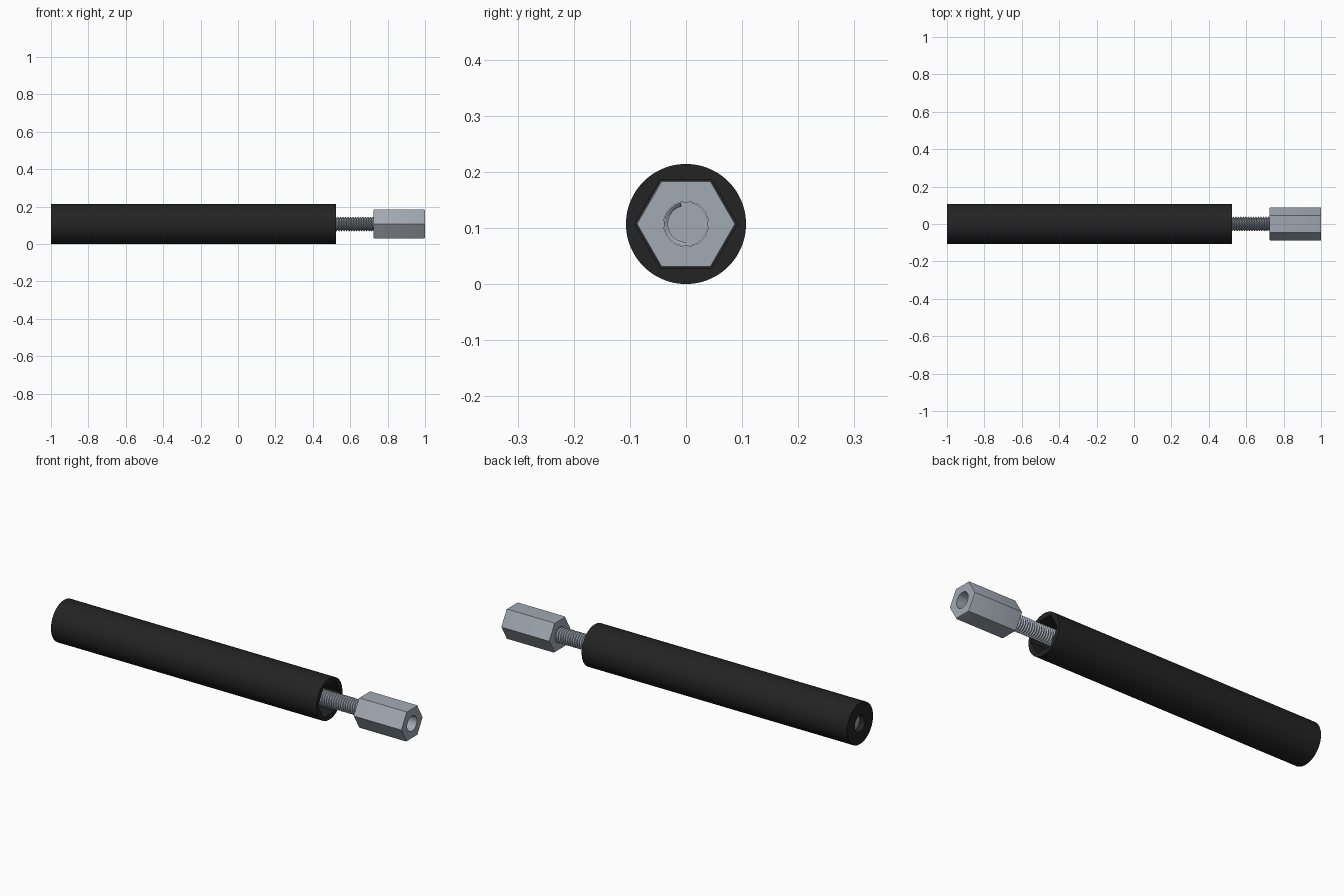
import bpy, bmesh, math

if "Cube" in bpy.data.objects:
    bpy.data.objects.remove(bpy.data.objects["Cube"])

AXIS_Z = 0.107          # height of the long axis
SEG = 96                # divisible by 6, so hexagon corners stay exact


def material(name, rgb):
    m = bpy.data.materials.new(name)
    m.diffuse_color = (*rgb, 1)
    m.use_nodes = True
    m.node_tree.nodes["Principled BSDF"].inputs["Base Color"].default_value = m.diffuse_color
    return m


black = material("black plastic", (0.017, 0.017, 0.017))
steel = material("grey steel", (0.36, 0.40, 0.45))


def finish(bm, name, mat, angle=25):
    bmesh.ops.recalc_face_normals(bm, faces=bm.faces)
    me = bpy.data.meshes.new(name)
    bm.to_mesh(me)
    bm.free()
    me.materials.append(mat)
    ob = bpy.data.objects.new(name, me)
    bpy.context.collection.objects.link(ob)
    ob.location.z = AXIS_Z
    bpy.ops.object.select_all(action='DESELECT')
    ob.select_set(True)
    bpy.context.view_layer.objects.active = ob
    bpy.ops.object.shade_smooth_by_angle(angle=math.radians(angle))
    return ob


def radius_at(r, shape, a):
    """Round section, or hexagon with corners pointing along y."""
    if shape == 'round':
        return r
    k = math.pi / 3
    return r * math.cos(k / 2) / math.cos((a % k) - k / 2)


def lathe(name, rings, mat, closed=True):
    """Skin a chain of (x, radius, shape) sections along x."""
    bm = bmesh.new()
    loops = []
    for x, r, shape in rings:
        loop = []
        for i in range(SEG):
            a = 2 * math.pi * i / SEG
            q = radius_at(r, shape, a)
            loop.append(bm.verts.new((x, q * math.cos(a), q * math.sin(a))))
        loops.append(loop)
    pairs = list(zip(loops, loops[1:]))
    if closed:
        pairs.append((loops[-1], loops[0]))
    for p, q in pairs:
        for i in range(SEG):
            j = (i + 1) % SEG
            bm.faces.new((p[i], p[j], q[j], q[i]))
    if not closed:
        bm.faces.new(loops[0])
        bm.faces.new(loops[-1])
    return finish(bm, name, mat)


# Sleeve: round outside, hexagonal pocket on the right, narrow bore to the left
lathe("sleeve", [
    (-1.0, 0.107, 'round'), (0.525, 0.107, 'round'),
    (0.525, 0.092, 'hex'), (0.235, 0.092, 'hex'),
    (0.235, 0.043, 'round'), (-1.0, 0.043, 'round')], black)

# Long hexagonal nut with a threaded hole
lathe("hex_nut", [
    (0.725, 0.086, 'hex'), (0.729, 0.089, 'hex'),
    (0.996, 0.089, 'hex'), (1.0, 0.087, 'hex'),
    (1.0, 0.040, 'round'), (0.725, 0.040, 'round')], steel)


# Threaded rod: one helical strip of crests and roots around a core
def threaded_rod(x0, x1, crest, root, pitch, n=24):
    bm = bmesh.new()
    rows = []
    for i in range(int((x1 - x0) / pitch * n) + n + 1):
        a = 2 * math.pi * i / n
        row = []
        for r, shift in ((crest, 0), (root, 0.5), (crest, 1)):
            x = min(max(x0 + pitch * (i / n + shift - 1), x0), x1)
            row.append(bm.verts.new((x, r * math.cos(a), r * math.sin(a))))
        rows.append(row)
    for p, q in zip(rows, rows[1:]):
        for k in (0, 1):
            bm.faces.new((p[k], q[k], q[k + 1], p[k + 1]))
    bmesh.ops.remove_doubles(bm, verts=bm.verts, dist=1e-5)
    return finish(bm, "rod_thread", steel)


threaded_rod(-0.97, 0.87, 0.0395, 0.032, 0.0134)
lathe("rod_core", [(-0.972, 0.033, 'round'), (0.872, 0.033, 'round')],
      steel, closed=False)
